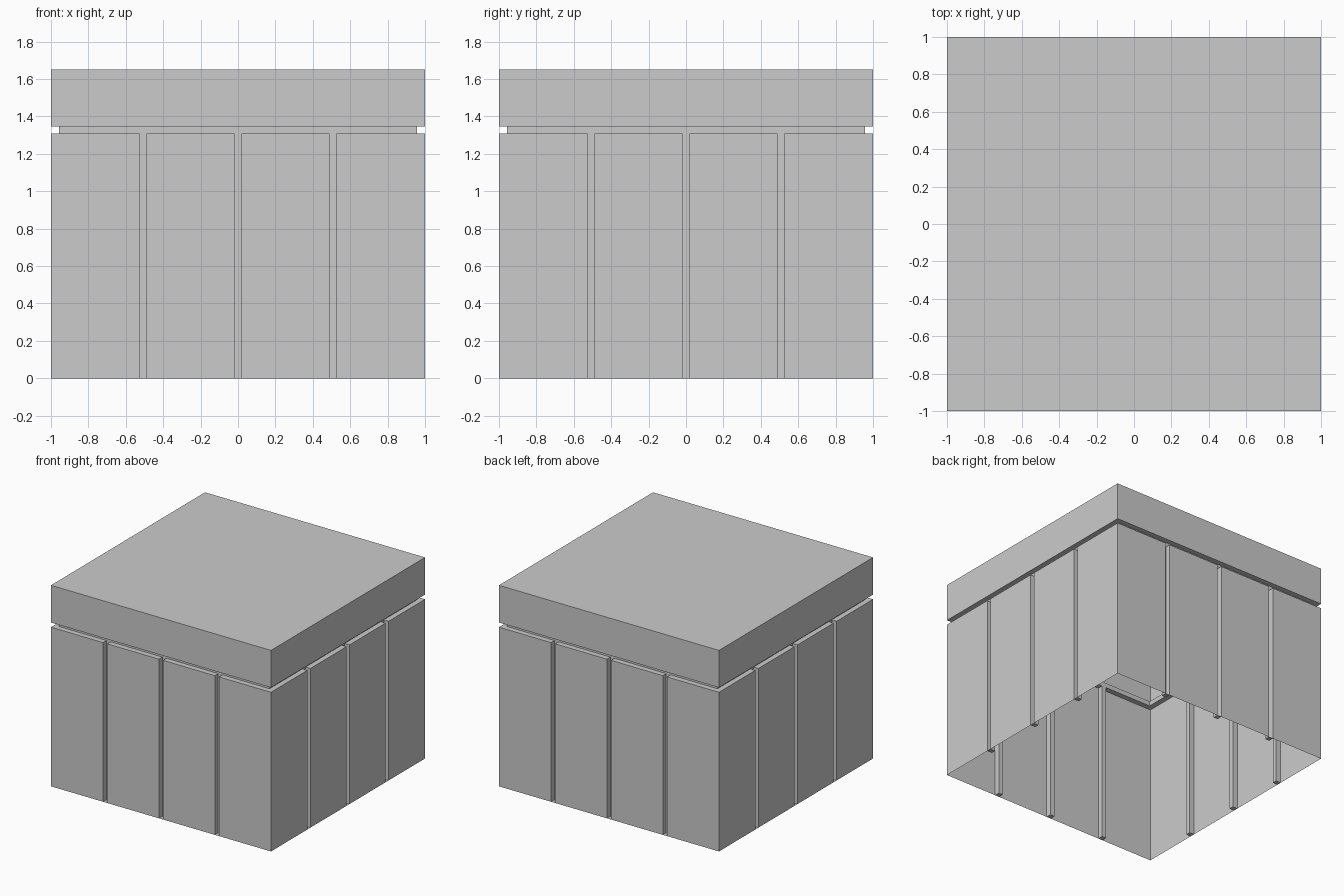
import bpy, bmesh
from math import pi
from mathutils import Matrix

if "Cube" in bpy.data.objects:
    bpy.data.objects.remove(bpy.data.objects["Cube"])

OUT, IN = 1.0, 0.956               # outer wall and groove-bottom distance
Z_BODY, Z_LID, Z_TOP = 1.308, 1.346, 1.652
HALF = 0.019                       # half width of a vertical groove
GROOVES = [-0.508, 0.0, 0.508]


def build(name, side_faces, extra_faces=()):
    """Repeat the faces of the front side around z; points are (u, depth, z)."""
    bm = bmesh.new()
    for k in range(4):
        rot = Matrix.Rotation(k * pi / 2, 3, 'Z')
        for pts in side_faces:
            bm.faces.new([bm.verts.new(rot @ Matrix.Identity(3).col[0] * u
                                       + rot @ Matrix.Identity(3).col[1] * -d
                                       + Matrix.Identity(3).col[2] * z)
                          for u, d, z in pts])
    for pts in extra_faces:
        bm.faces.new([bm.verts.new(p) for p in pts])
    bmesh.ops.remove_doubles(bm, verts=bm.verts, dist=1e-4)
    mesh = bpy.data.meshes.new(name)
    bm.to_mesh(mesh)
    bm.free()
    obj = bpy.data.objects.new(name, mesh)
    bpy.context.collection.objects.link(obj)
    return obj


def wall(u0, u1, d, z0, z1):
    return [(u0, d, z0), (u1, d, z0), (u1, d, z1), (u0, d, z1)]


def shelf(u0, u1, v0, v1, z):
    return [(u0, OUT, z), (u1, OUT, z), (v1, IN, z), (v0, IN, z)]


def cheek(u, z):
    return [(u, OUT, 0), (u, IN, 0), (u, IN, z), (u, OUT, z)]


# Body: four planks per side with a ledge on top
edges = [-OUT] + [g + s for g in GROOVES for s in (-HALF, HALF)] + [OUT]
side = []
for a, b in zip(edges[0::2], edges[1::2]):
    side.append(wall(a, b, OUT, 0, Z_BODY))
    side.append(shelf(a, b, max(a, -IN), min(b, IN), Z_BODY))

# Vertical grooves between planks, closed at the foot
for a, b in zip(edges[1::2], edges[2::2]):
    side.append(wall(a, b, IN, 0, Z_BODY))
    side.append(cheek(a, Z_BODY))
    side.append(cheek(b, Z_BODY)[::-1])
    side.append(shelf(a, b, a, b, 0))

# Recessed neck under the lid
side.append(wall(-IN, IN, IN, Z_BODY, Z_LID))
build("box_body", side)

# Lid: underside rim, band and flat top (the shell is open below)
rim = shelf(-OUT, OUT, -IN, IN, Z_LID)[::-1]
top = [(-1, -1, Z_TOP), (1, -1, Z_TOP), (1, 1, Z_TOP), (-1, 1, Z_TOP)]
build("box_lid", [wall(-OUT, OUT, OUT, Z_LID, Z_TOP), rim], [top])
